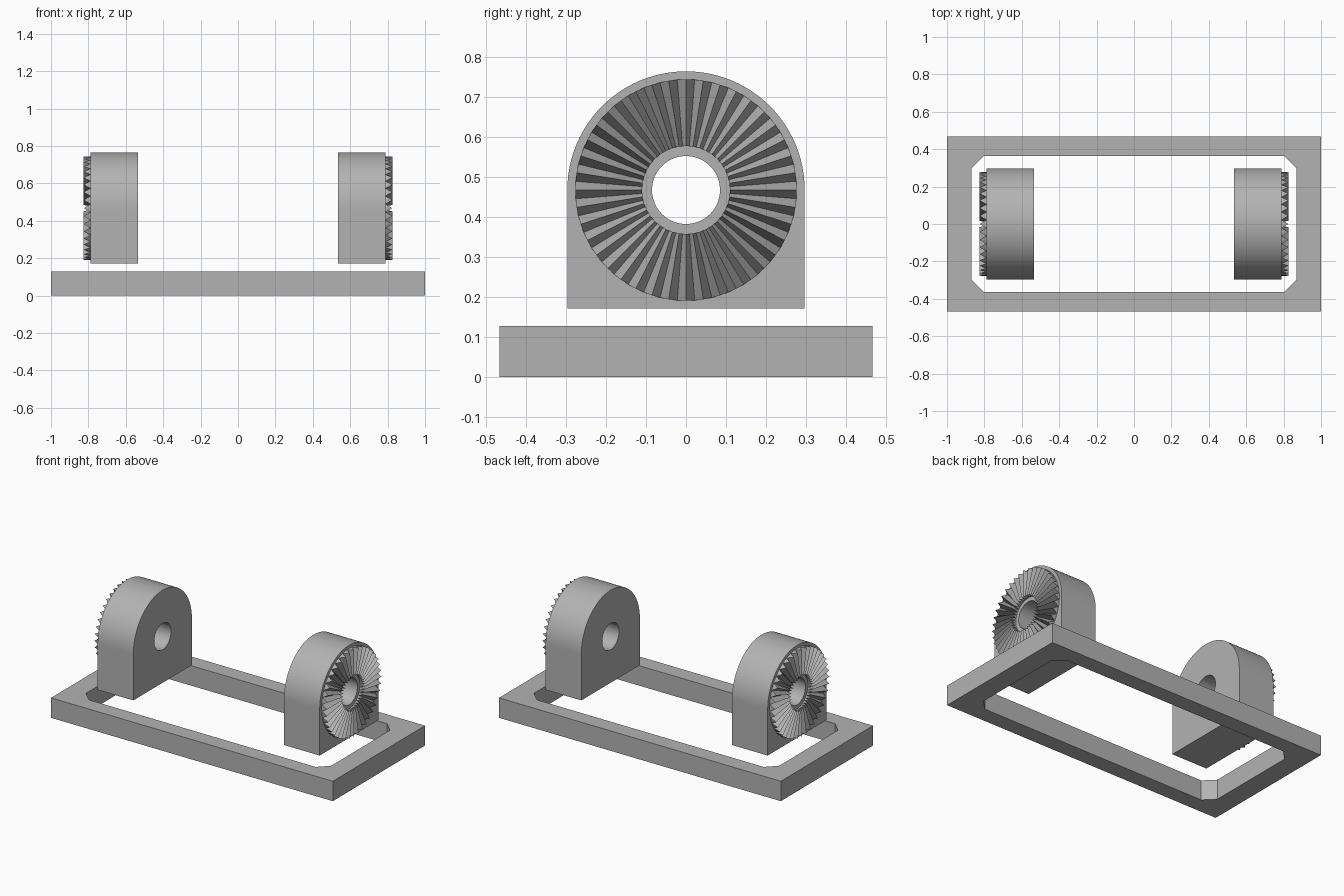
import bpy, bmesh, math

old = bpy.data.objects.get("Cube")
if old:
    bpy.data.objects.remove(old, do_unlink=True)

grey = bpy.data.materials.new("plain grey")
grey.use_nodes = True
colour = (0.45, 0.45, 0.45, 1)
grey.diffuse_color = colour
grey.node_tree.nodes["Principled BSDF"].inputs["Base Color"].default_value = colour

AXIS_Z, HOLE, COLLAR, TOOTH_R, BODY_R = 0.468, 0.085, 0.11, 0.277, 0.297
INNER_X, FACE_X, TIP_X = 0.535, 0.788, 0.825
TEETH = 40


def finish(bm, name, turn=0, smooth=False):
    bmesh.ops.recalc_face_normals(bm, faces=bm.faces)
    mesh = bpy.data.meshes.new(name)
    bm.to_mesh(mesh)
    bm.free()
    mesh.materials.append(grey)
    obj = bpy.data.objects.new(name, mesh)
    bpy.context.collection.objects.link(obj)
    obj.rotation_euler.z = turn
    if smooth:
        bpy.ops.object.select_all(action='DESELECT')
        obj.select_set(True)
        bpy.context.view_layer.objects.active = obj
        bpy.ops.object.shade_smooth_by_angle(angle=math.radians(20))


def bridge(bm, a, b):
    """Quads between two closed loops of vertices."""
    for i in range(len(a)):
        j = (i + 1) % len(a)
        bm.faces.new((a[i], a[j], b[j], b[i]))


def loft_rings(bm, rings):
    """Join closed rings of points into a closed tube, last back to first."""
    loops = [[bm.verts.new(p) for p in ring] for ring in rings]
    for a, b in zip(loops, loops[1:] + loops[:1]):
        bridge(bm, a, b)


def base_frame():
    # square outer corners, chamfered opening
    outer, inner = [], []
    for sx, sy in ((1, 1), (-1, 1), (-1, -1), (1, -1)):
        pair = [(sx * 0.87, sy * 0.298), (sx * 0.805, sy * 0.363)]
        inner += pair if sx * sy > 0 else pair[::-1]
        outer.append((sx, sy * 0.467))
    bm = bmesh.new()
    levels = []
    for z in (0, 0.128):
        o = [bm.verts.new((*p, z)) for p in outer]
        n = [bm.verts.new((*p, z)) for p in inner]
        levels.append((o, n))
        for k in range(4):
            m = (k + 1) % 4
            bm.faces.new((o[k], n[2 * k], n[2 * k + 1]))
            bm.faces.new((o[k], n[2 * k + 1], n[2 * m], o[m]))
    for low, high in zip(*levels):
        bridge(bm, low, high)
    finish(bm, "base_frame")


def block(name, turn):
    # arch outline: half circle on top, straight sides and square bottom
    steps = 96
    angles = [2 * math.pi * i / steps for i in range(steps)]

    def arch(x):
        pts = []
        for a in angles:
            c, s = math.cos(a), math.sin(a)
            k = BODY_R if s >= 0 else BODY_R / max(abs(c), abs(s))
            pts.append((x, c * k, AXIS_Z + s * k))
        return pts

    def circle(x):
        return [(x, HOLE * math.cos(a), AXIS_Z + HOLE * math.sin(a)) for a in angles]

    bm = bmesh.new()
    loft_rings(bm, [arch(INNER_X), arch(FACE_X), circle(FACE_X), circle(INNER_X)])
    finish(bm, name, turn, smooth=True)


def teeth(name, turn):
    # radial ridges alternating with valleys on the outer face
    def ring(r, ridge_x, valley_x):
        pts = []
        for i in range(2 * TEETH):
            a = math.pi * i / TEETH
            x = valley_x if i % 2 else ridge_x
            pts.append((x, r * math.cos(a), AXIS_Z + r * math.sin(a)))
        return pts

    root, valley = FACE_X - 0.002, FACE_X + 0.001
    bm = bmesh.new()
    loft_rings(bm, [ring(TOOTH_R, root, root), ring(TOOTH_R, TIP_X, valley),
                    ring(COLLAR, TIP_X, valley), ring(COLLAR, root, root)])
    finish(bm, name, turn)


base_frame()
for side, turn in (("left", 0), ("right", math.pi)):
    block(side + "_bearing_block", turn)
    teeth(side + "_toothed_ring", turn)
